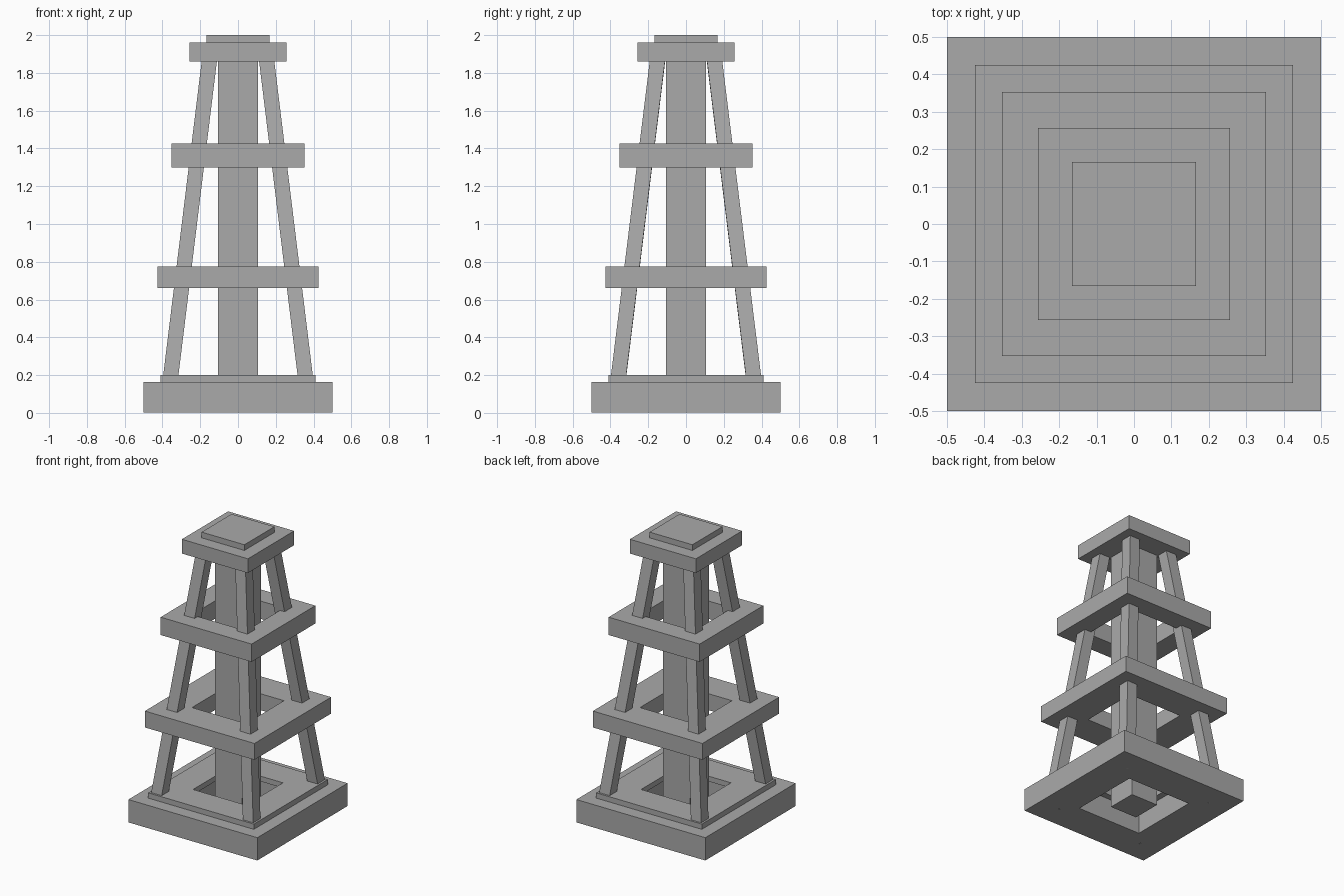
import bpy
import bmesh
from math import atan
from mathutils import Euler, Vector

cube = bpy.data.objects.get("Cube")
if cube:
    bpy.data.objects.remove(cube, do_unlink=True)

grey = bpy.data.materials.new("stone grey")
grey.use_nodes = True
colour = (0.4, 0.4, 0.4, 1)
grey.diffuse_color = colour
grey.node_tree.nodes["Principled BSDF"].inputs["Base Color"].default_value = colour


def finish(name, bm):
    bmesh.ops.recalc_face_normals(bm, faces=bm.faces)
    mesh = bpy.data.meshes.new(name)
    bm.to_mesh(mesh)
    bm.free()
    mesh.materials.append(grey)
    obj = bpy.data.objects.new(name, mesh)
    bpy.context.collection.objects.link(obj)
    return obj


def box(name, half, z0, z1):
    bm = bmesh.new()
    bmesh.ops.create_cube(bm, size=1)
    bmesh.ops.scale(bm, verts=bm.verts, vec=(2 * half, 2 * half, z1 - z0))
    bmesh.ops.translate(bm, verts=bm.verts, vec=(0, 0, (z0 + z1) / 2))
    return finish(name, bm)


def frame(name, half, hole, z0, z1):
    """Square slab with a square opening."""
    bm = bmesh.new()
    corners = [(-1, -1), (1, -1), (1, 1), (-1, 1)]
    rings = [[bm.verts.new((x * r, y * r, z)) for x, y in corners]
             for r, z in ((half, z0), (half, z1), (hole, z1), (hole, z0))]
    for i in range(4):
        a, b = rings[i], rings[(i + 1) % 4]
        for j in range(4):
            k = (j + 1) % 4
            bm.faces.new((a[j], a[k], b[k], b[j]))
    return finish(name, bm)


# Stepped plinth, two open platforms and the top
frame("base_plinth", 0.5, 0.25, 0.003, 0.163)
frame("base_step", 0.41, 0.205, 0.163, 0.2)
frame("lower_platform", 0.425, 0.21, 0.66, 0.775)
frame("upper_platform", 0.353, 0.21, 1.3, 1.425)
box("top_slab", 0.256, 1.86, 1.96)
box("top_cap", 0.166, 1.96, 2.0)

# Central column
box("column", 0.105, 0.003, 1.9)

# Four square legs leaning in towards the top
width, slope, length = 0.08, 0.1225, 1.9
lean = atan(slope)
for side, sx in (("left", 1), ("right", -1)):
    for end, sy in (("front", -1), ("back", 1)):
        bm = bmesh.new()
        bmesh.ops.create_cube(bm, size=1)
        bmesh.ops.scale(bm, verts=bm.verts, vec=(width, width, length))
        turn = Euler((sy * lean, -sx * lean, 0)).to_matrix()
        bmesh.ops.rotate(bm, verts=bm.verts, matrix=turn)
        middle = Vector((sx * 0.264, sy * 0.264, 0.947))
        bmesh.ops.translate(bm, verts=bm.verts, vec=middle)
        finish(f"{end}_{side}_leg", bm)
